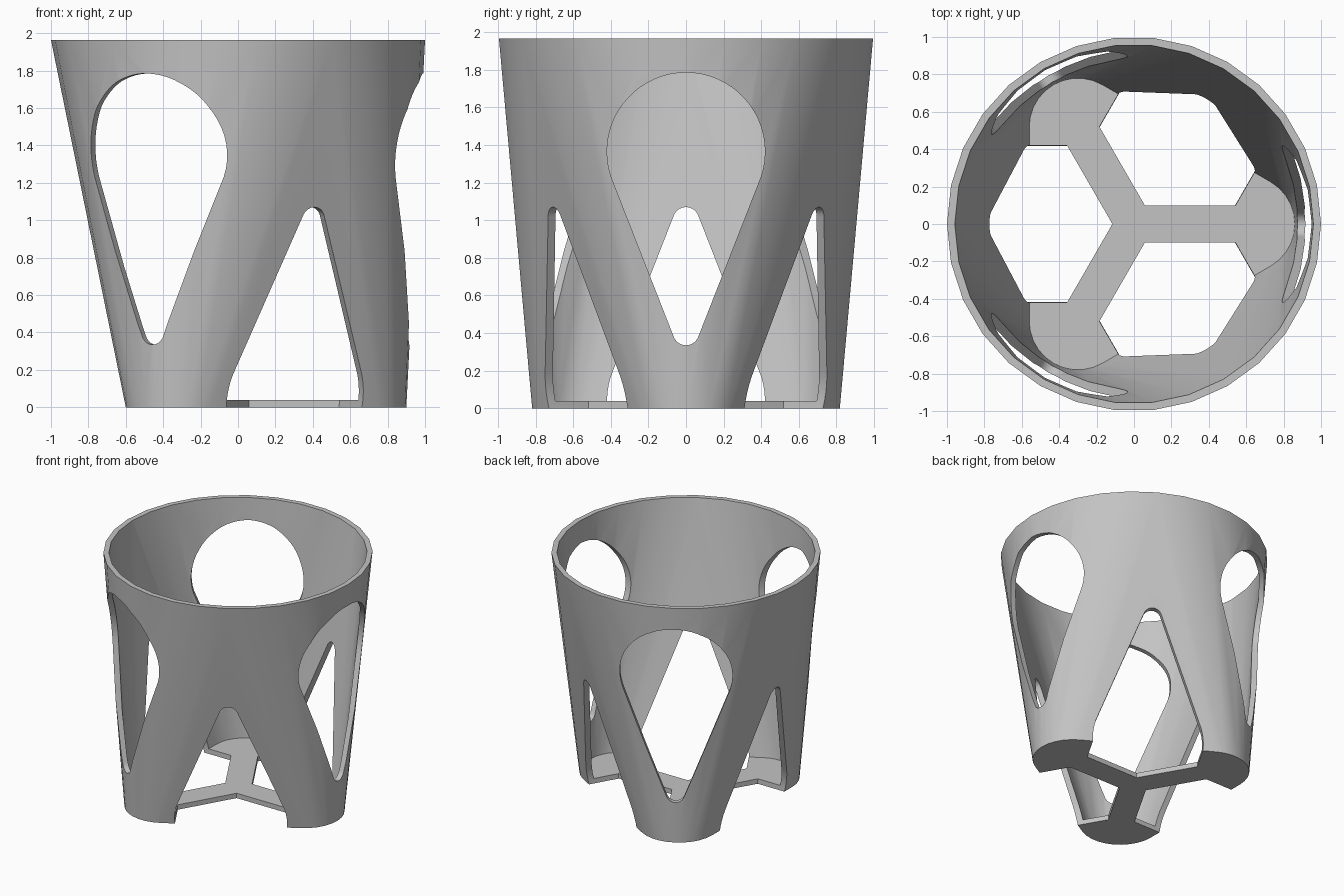
import bpy, bmesh
from math import sin, cos, radians, tau
from mathutils import Vector

if "Cube" in bpy.data.objects:
    bpy.data.objects.remove(bpy.data.objects["Cube"], do_unlink=True)

HEIGHT, FLOOR = 1.965, 0.04
LEG_DIST, LEG_R, WALL = 0.6, 0.3, 0.04
BIG_R, TIP_R, TIP_DIST = 0.42, 0.07, 0.96

grey = bpy.data.materials.new("plain grey")
grey.use_nodes = True
COLOUR = (0.55, 0.55, 0.55, 1)
grey.diffuse_color = COLOUR
grey.node_tree.nodes["Principled BSDF"].inputs["Base Color"].default_value = COLOUR


def add_object(name, bm):
    bmesh.ops.recalc_face_normals(bm, faces=bm.faces)
    mesh = bpy.data.meshes.new(name)
    bm.to_mesh(mesh)
    bm.free()
    mesh.materials.append(grey)
    obj = bpy.data.objects.new(name, mesh)
    bpy.context.collection.objects.link(obj)
    return obj


def hull(name, points):
    bm = bmesh.new()
    for p in points:
        bm.verts.new(p)
    result = bmesh.ops.convex_hull(bm, input=bm.verts)
    loose = set(result["geom_interior"]) | set(result["geom_unused"])
    bmesh.ops.delete(bm, geom=[g for g in loose if isinstance(g, bmesh.types.BMVert)], context="VERTS")
    bmesh.ops.dissolve_limit(bm, angle_limit=0.001, verts=bm.verts, edges=bm.edges)
    return add_object(name, bm)


def ring(cx, cy, r, n):
    return [(cx + r * cos(tau * i / n), cy + r * sin(tau * i / n)) for i in range(n)]


def polar(r, degrees):
    return r * cos(radians(degrees)), r * sin(radians(degrees))


def tripod_solid(name, top_r, top_z, leg_r, bottom_z):
    # Solid stretched from one large ring down to three small discs
    points = [Vector((x, y, top_z)) for x, y in ring(0, 0, top_r, 30)]
    for a in (0, 120, 240):
        points += [Vector((x, y, bottom_z)) for x, y in ring(*polar(LEG_DIST, a), leg_r, 30)]
    return hull(name, points)


def drop_cutter(name, angle, centre_z, up):
    # Teardrop prism pointing outward from the axis
    outline = ring(0, centre_z, BIG_R, 60) + ring(0, centre_z + up * TIP_DIST, TIP_R, 24)
    out = Vector((*polar(1, angle), 0))
    side = Vector((-out.y, out.x, 0))
    return hull(name, [out * r + side * s + Vector((0, 0, z))
                       for r in (-0.05, 1.4) for s, z in outline])


# Tapered body, hollowed and pierced
body = tripod_solid("tripod_body", 1.0, HEIGHT, LEG_R, 0)
cutters = [tripod_solid("hollow_cutter", 1 - WALL, HEIGHT + 0.01, LEG_R - WALL, FLOOR)]
for a in (0, 120, 240):
    cutters.append(drop_cutter("window_cutter", a, 1.365, -1))
    cutters.append(drop_cutter("arch_cutter", a + 60, FLOOR, 1))
for c in cutters:
    c.hide_render = True
    mod = body.modifiers.new(c.name, "BOOLEAN")
    mod.operation, mod.solver, mod.object = "DIFFERENCE", "EXACT", c

# Bake the cuts and drop the helpers
bpy.context.view_layer.update()
graph = bpy.context.evaluated_depsgraph_get()
cut_mesh = bpy.data.meshes.new_from_object(body.evaluated_get(graph))
body.modifiers.clear()
body.data = cut_mesh
for c in cutters:
    bpy.data.objects.remove(c, do_unlink=True)

# Three-armed base brace, its notched ends meeting the feet
half = 0.1
notch = BIG_R / sin(radians(60))
tip = notch + half / 3 ** 0.5
outline = []
for a in (0, 120, 240):
    out = Vector((*polar(1, a), 0))
    side = Vector((-out.y, out.x, 0))
    outline += [out * tip - side * half, out * notch, out * tip + side * half,
                Vector((*polar(half / sin(radians(60)), a + 60), 0))]
bm = bmesh.new()
face = bm.faces.new([bm.verts.new(p) for p in outline])
top = bmesh.ops.extrude_face_region(bm, geom=[face])["geom"]
bmesh.ops.translate(bm, vec=(0, 0, FLOOR),
                    verts=[g for g in top if isinstance(g, bmesh.types.BMVert)])
add_object("base_brace", bm)

# Smooth the curved walls, keep the cut edges crisp
bpy.ops.object.select_all(action="DESELECT")
body.select_set(True)
bpy.context.view_layer.objects.active = body
bpy.ops.object.shade_smooth_by_angle(angle=radians(30))
